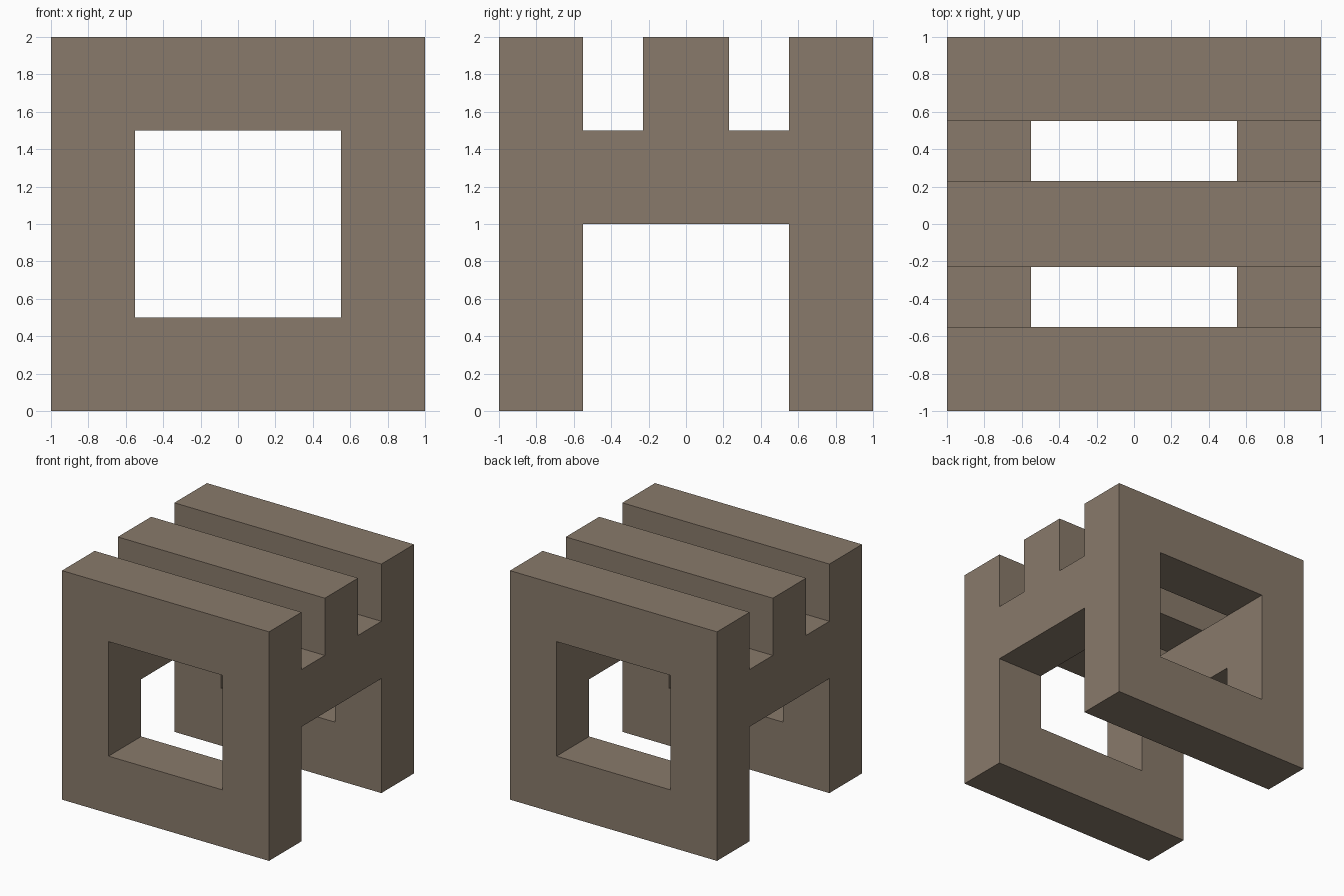
import bpy, bmesh
from mathutils import Vector

if "Cube" in bpy.data.objects:
    bpy.data.objects.remove(bpy.data.objects["Cube"])


def prism(name, points, half, axis):
    """Extrude a closed profile symmetrically along axis; profile is (y, z) for X, (x, z) for Y."""
    place = (lambda u, v, d: (d, u, v)) if axis == 'X' else (lambda u, v, d: (u, d, v))
    bm = bmesh.new()
    face = bm.faces.new([bm.verts.new(place(u, v, -half)) for u, v in points])
    grown = bmesh.ops.extrude_face_region(bm, geom=[face], use_keep_orig=True)
    moved = [g for g in grown['geom'] if isinstance(g, bmesh.types.BMVert)]
    bmesh.ops.translate(bm, verts=moved, vec=Vector(place(0, 0, 2 * half)))
    bmesh.ops.recalc_face_normals(bm, faces=bm.faces)
    mesh = bpy.data.meshes.new(name)
    bm.to_mesh(mesh)
    bm.free()
    obj = bpy.data.objects.new(name, mesh)
    bpy.context.collection.objects.link(obj)
    return obj


# Side silhouette: two legs, side rail and three top bars, mirrored about y = 0
half_profile = [(0.55, 0), (1, 0), (1, 2), (0.55, 2), (0.55, 1.5), (0.23, 1.5), (0.23, 2)]
right = [(0.55, 1)] + half_profile
left = [(-y, z) for y, z in reversed(right)]
frame = prism("slatted_frame", right + left, 1, 'X')

mat = bpy.data.materials.new("brown_stone")
mat.diffuse_color = (0.25, 0.195, 0.145, 1)
mat.use_nodes = True
mat.node_tree.nodes["Principled BSDF"].inputs["Base Color"].default_value = mat.diffuse_color
frame.data.materials.append(mat)

# Window through front and back, which also hollows the middle between the side rails
window = prism("window_cutter", [(-0.55, 0.5), (0.55, 0.5), (0.55, 1.5), (-0.55, 1.5)], 1.5, 'Y')
window.hide_render = True
cut = frame.modifiers.new("window", 'BOOLEAN')
cut.operation = 'DIFFERENCE'
cut.solver = 'EXACT'
cut.object = window

bpy.context.view_layer.objects.active = frame
bpy.ops.object.modifier_apply(modifier=cut.name)
bpy.data.objects.remove(window)
